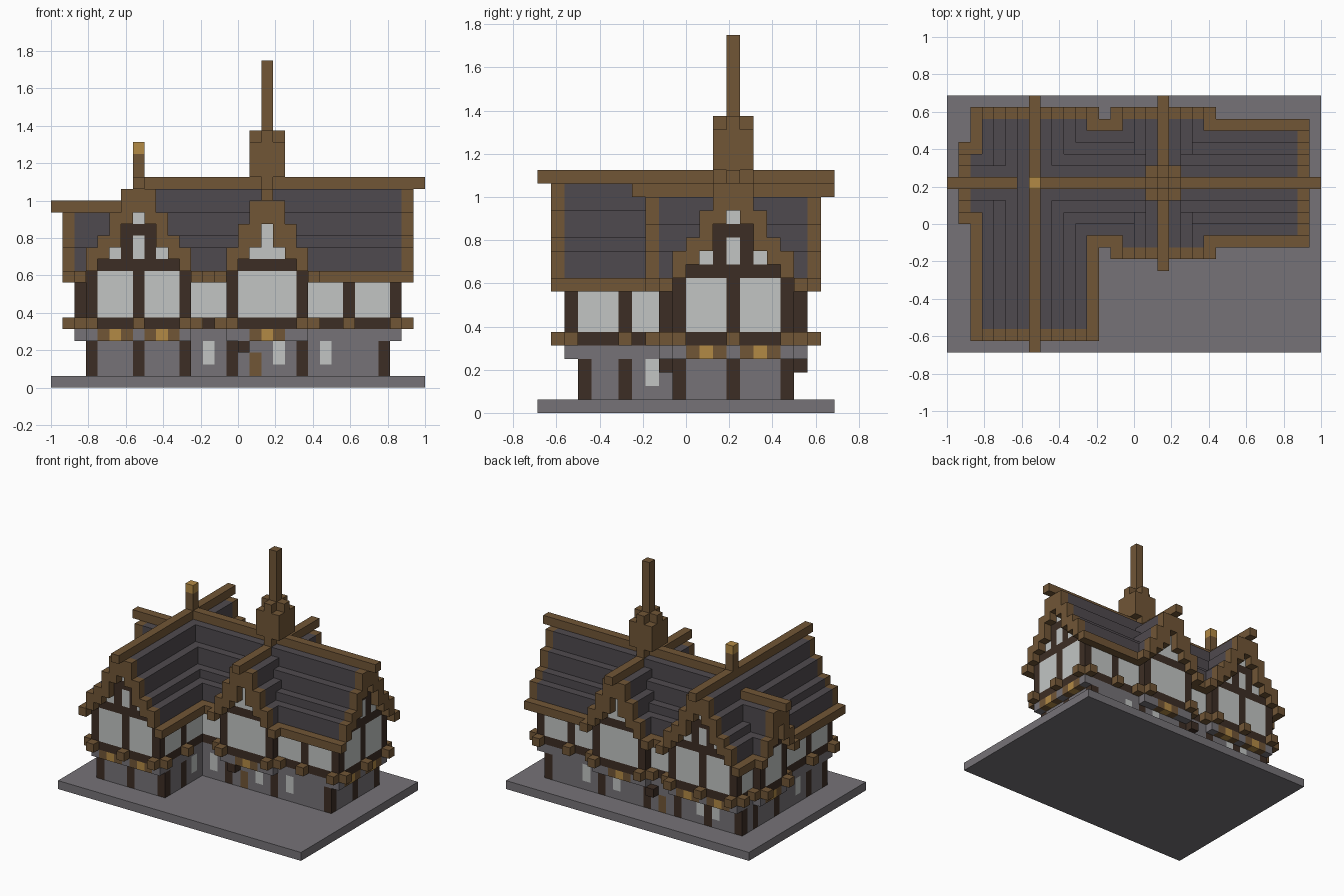
import bpy, bmesh
from mathutils import Vector

cube = bpy.data.objects.get("Cube")
if cube:
    bpy.data.objects.remove(cube, do_unlink=True)

UNIT = 1 / 16                 # edge of one building block
ORIGIN = Vector((-16, -11, 0))
COLOURS = {
    "stone_grey": (0.18, 0.17, 0.185),
    "slate_dark": (0.078, 0.068, 0.077),
    "oak_brown": (0.165, 0.093, 0.037),
    "dark_timber": (0.046, 0.027, 0.018),
    "pale_plaster": (0.54, 0.56, 0.55),
    "amber": (0.45, 0.255, 0.06),
}
PARTS = {
    "base_slab": "stone_grey", "ground_walls": "stone_grey", "jetty": "stone_grey",
    "timber_frame": "dark_timber", "door_block": "dark_timber",
    "plaster_walls": "pale_plaster", "windows": "pale_plaster",
    "roof_tiles": "slate_dark", "roof_trim": "oak_brown", "ridge_beams": "oak_brown",
    "beam_ends": "oak_brown", "brackets": "oak_brown", "doors": "oak_brown",
    "chimney": "oak_brown", "lantern_post": "oak_brown", "lanterns": "amber",
}
blocks = {}


def span(r):
    return range(r, r + 1) if isinstance(r, int) else range(r[0], r[1] + 1)


def fill(part, xs, ys, zs):
    """Fill a box of blocks; each range is one index or (first, last)."""
    for x in span(xs):
        for y in span(ys):
            for z in span(zs):
                blocks[x, y, z] = part


def lay(part, axis, along, across, zs):
    """Fill with the first range along the ridge axis."""
    if axis == "x":
        fill(part, along, across, zs)
    else:
        fill(part, across, along, zs)


def sides(centre, d):
    return {centre - d, centre + d}


# Roof sections: (underside, top) for each step away from the ridge
MAIN = [(15, 17), (14, 16), (12, 14), (11, 12), (10, 11), (9, 9)]
DORMER = [(14, 16), (12, 15), (11, 13), (10, 11), (9, 9)]
SMALL = [(13, 15), (11, 14), (10, 11), (9, 9)]

# axis, first, last, centre, section, verge ends, body ends
WINGS = [
    ("y", 1, 20, 7, MAIN, (1, 20), (2, 19)),
    ("x", 7, 30, 14, MAIN, (30,), (7, 29)),
    ("y", 8, 20, 18, DORMER, (8, 20), (9, 19)),
    ("x", 1, 7, 14, SMALL, (1,), (2, 7)),
]


def roof(axis, first, last, centre, section, verges):
    for d, zs in enumerate(section):
        part = "roof_trim" if d == len(section) - 1 else "roof_tiles"
        for c in sides(centre, d):
            lay(part, axis, (first, last), c, zs)
            for v in verges:
                lay("roof_trim", axis, v, c, zs)


def body(axis, ends, centre, section):
    for d, (under, top) in enumerate(section[:-1]):
        for c in sides(centre, d):
            lay("jetty", axis, ends, c, 4)
            lay("timber_frame", axis, ends, c, 5)
            lay("plaster_walls", axis, ends, c, (6, under - 1))


def lantern_row(axis, plane, centres):
    for c in centres:
        lay("brackets", axis, plane, (c - 1, c + 1), 4)
        lay("lanterns", axis, plane, c, 4)


def wide_gable(axis, plane, c):
    """Gable with a middle post, tie beam and three small lights."""
    lay("timber_frame", axis, plane, c, (6, 10))
    lay("timber_frame", axis, plane, (c - 3, c + 3), 10)
    lay("timber_frame", axis, plane, (c - 1, c + 1), (11, 13))
    lay("windows", axis, plane, c, (11, 12))
    lay("windows", axis, plane, c, 14)
    for d in (-4, 4):
        lay("timber_frame", axis, plane, c + d, (6, 9))
    lantern_row(axis, plane, (c - 2, c + 2))


def narrow_gable(axis, plane, c, half):
    lay("timber_frame", axis, plane, (c - half + 1, c + half - 1), 10)
    for d in (-half, half):
        lay("timber_frame", axis, plane, c + d, (6, 9))
    lantern_row(axis, plane, (c,))


# Base and ground floor
fill("base_slab", (0, 31), (0, 21), 0)
fill("ground_walls", (3, 11), (3, 18), (1, 4))
fill("ground_walls", (7, 28), (10, 18), (1, 4))

# Roofs first, then the bodies below them
for axis, first, last, centre, section, verges, ends in WINGS:
    roof(axis, first, last, centre, section, verges)
for axis, first, last, centre, section, verges, ends in WINGS:
    body(axis, ends, centre, section)

# Gable faces
for plane in (2, 19):
    wide_gable("y", plane, 7)
for plane in (9, 19):
    narrow_gable("y", plane, 18, 3)
wide_gable("x", 29, 14)
narrow_gable("x", 2, 14, 2)

# Ground floor posts
for y in (3, 18):
    for x in (3, 7, 11):
        fill("timber_frame", x, y, (1, 3))
for x in (3, 11):
    fill("timber_frame", x, 6, (1, 3))
for y in (10, 18):
    for x in (15, 21, 28):
        fill("timber_frame", x, y, (1, 3))
fill("timber_frame", 28, 14, (1, 3))
for y in (12, 16):
    fill("timber_frame", 3, y, (1, 3))

# Upper side posts
for x in (3, 11):
    fill("timber_frame", x, 6, (6, 9))
for y in (10, 18):
    fill("timber_frame", 25, y, (6, 9))

# Beam ends sticking out at each post
for y in (1, 20):
    for x in (3, 7, 11):
        fill("beam_ends", x, y, 5)
for x in (2, 12):
    for y in (2, 6, 19):
        fill("beam_ends", x, y, 5)
for y in (8, 20):
    for x in (15, 21):
        fill("beam_ends", x, y, 5)
for y in (9, 19):
    for x in (14, 22, 25, 29):
        fill("beam_ends", x, y, 5)
for y in (10, 14, 18):
    fill("beam_ends", 30, y, 5)
for y in (12, 16):
    fill("beam_ends", 1, y, 5)
for y in (11, 17):
    fill("beam_ends", 2, y, 5)

# Ground floor windows and doors
for x, y in ((13, 10), (19, 10), (23, 10), (23, 18), (19, 18),
             (6, 18), (8, 18), (11, 8), (3, 8)):
    fill("windows", x, y, (2, 3))
for x, y, block_x, block_y in ((17, 10, 16, 9), (13, 18, 14, 19)):
    fill("doors", x, y, (1, 2))
    fill("door_block", block_x, block_y, 3)

# Ridge beams
fill("ridge_beams", (0, 7), 14, 15)
fill("ridge_beams", 18, (7, 21), 16)
fill("ridge_beams", 7, (0, 21), 17)
fill("ridge_beams", (7, 31), 14, 17)

# Chimney with a cross-shaped stack and lantern post
fill("chimney", (17, 19), 14, (16, 21))
fill("chimney", 18, (13, 15), (16, 21))
fill("chimney", (17, 19), (13, 15), (18, 20))
fill("chimney", 18, 14, (16, 27))
fill("lantern_post", 7, 14, (18, 19))
fill("lanterns", 7, 14, 20)

# Materials
materials = {}
for name, colour in COLOURS.items():
    mat = bpy.data.materials.new(name)
    mat.use_nodes = True
    mat.diffuse_color = (*colour, 1)
    shader = mat.node_tree.nodes["Principled BSDF"]
    shader.inputs["Base Color"].default_value = (*colour, 1)
    shader.inputs["Roughness"].default_value = 0.9
    materials[name] = mat

# Turn each part's outer block faces into one mesh
for part, material in PARTS.items():
    bm = bmesh.new()
    for cell in [c for c, p in blocks.items() if p == part]:
        centre = Vector(cell) + ORIGIN + Vector((0.5, 0.5, 0.5))
        for axis in range(3):
            for sign in (-1, 1):
                n = Vector((0, 0, 0))
                n[axis] = sign
                if tuple(int(a + b) for a, b in zip(cell, n)) in blocks:
                    continue
                u = Vector((0, 0, 0))
                u[(axis + 1) % 3] = 0.5
                v = n.cross(u)
                mid = centre + n * 0.5
                bm.faces.new([bm.verts.new((mid + a * u + b * v) * UNIT)
                              for a, b in ((-1, -1), (1, -1), (1, 1), (-1, 1))])
    bmesh.ops.remove_doubles(bm, verts=bm.verts[:], dist=0.001)
    bmesh.ops.dissolve_limit(bm, angle_limit=0.01, verts=bm.verts[:], edges=bm.edges[:])
    mesh = bpy.data.meshes.new(part)
    bm.to_mesh(mesh)
    bm.free()
    mesh.materials.append(materials[material])
    bpy.context.collection.objects.link(bpy.data.objects.new(part, mesh))
